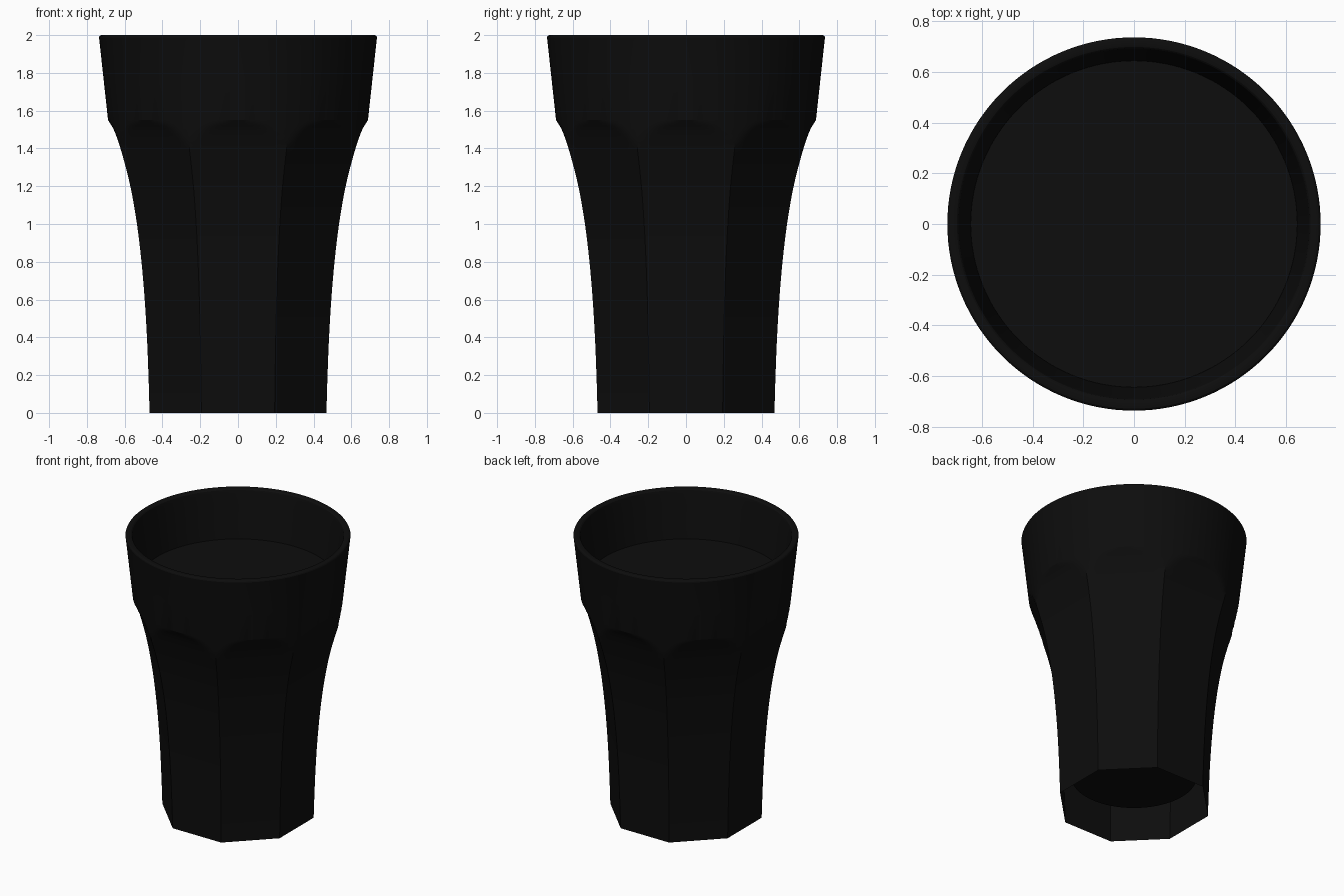
import bpy, bmesh, math

if "Cube" in bpy.data.objects:
    bpy.data.objects.remove(bpy.data.objects["Cube"], do_unlink=True)

SEGMENTS = 128
SIDES = 8

# One near-black colour for the whole tumbler
black = bpy.data.materials.new("near_black")
black.use_nodes = True
black.diffuse_color = (0.004, 0.004, 0.004, 1)
black.node_tree.nodes["Principled BSDF"].inputs["Base Color"].default_value = (0.004, 0.004, 0.004, 1)

# Profiles as (height, radius)
FACET = [(0, .468), (.2, .474), (.4, .482), (.6, .494), (.8, .511), (1.0, .535),
         (1.2, .57), (1.4, .622), (1.5, .658), (1.55, .688)]
INNER = [(.21, .41), (.6, .44), (1.0, .485), (1.4, .575), (1.55, .628),
         (1.66, .645), (1.97, .688)]


def smooth_curve(points, z):
    """Cubic interpolation through the profile points."""
    n = len(points)
    i = max(k for k in range(n - 1) if points[k][0] <= z or k == 0)

    def slope(k):
        a, b = points[max(k - 1, 0)], points[min(k + 1, n - 1)]
        return (b[1] - a[1]) / (b[0] - a[0])

    (z0, r0), (z1, r1) = points[i], points[i + 1]
    h = z1 - z0
    t = (z - z0) / h
    return ((2*t**3 - 3*t*t + 1) * r0 + (t**3 - 2*t*t + t) * h * slope(i)
            + (3*t*t - 2*t**3) * r1 + (t**3 - t*t) * h * slope(i + 1))


def outer_radius(z, angle):
    """Round cone cut by eight curved flats."""
    cone = .688 + (z - 1.55) * .049 / .45
    if z >= 1.55:
        return cone
    step = 2 * math.pi / SIDES
    off = (angle + step / 2) % step - step / 2
    return min(cone, smooth_curve(FACET, z) / math.cos(off))


def loft(name, rings, cap_start=False, cap_end=False):
    """Join rings given as (height, function of angle giving radius)."""
    bm = bmesh.new()
    loops = []
    for z, radius in rings:
        loop = []
        for i in range(SEGMENTS):
            a = 2 * math.pi * i / SEGMENTS
            r = radius(a)
            loop.append(bm.verts.new((r * math.cos(a), r * math.sin(a), z)))
        loops.append(loop)
    for low, high in zip(loops, loops[1:]):
        for i in range(SEGMENTS):
            j = (i + 1) % SEGMENTS
            bm.faces.new((low[i], low[j], high[j], high[i]))
    if cap_start:
        bm.faces.new(loops[0][::-1])
    if cap_end:
        bm.faces.new(loops[-1])
    mesh = bpy.data.meshes.new(name)
    bm.to_mesh(mesh)
    bm.free()
    mesh.materials.append(black)
    obj = bpy.data.objects.new(name, mesh)
    bpy.context.collection.objects.link(obj)
    bpy.ops.object.select_all(action="DESELECT")
    obj.select_set(True)
    bpy.context.view_layer.objects.active = obj
    bpy.ops.object.shade_smooth_by_angle(angle=math.radians(20))
    return obj


def round_ring(z, r):
    return (z, lambda a: r)


def faceted_ring(z):
    return (z, lambda a: outer_radius(z, a))


# Tumbler: open faceted foot, round collar, soft rim, then the inside down to its floor
heights = [1.1 * i / 22 for i in range(22)] + [1.1 + .45 * i / 30 for i in range(31)]
rings = [faceted_ring(z) for z in heights + [1.75, 1.98]]
rings += [round_ring(z, r) for z, r in
          [(1.988, .736), (1.995, .733), (1.999, .728), (2.0, .721),
           (2.0, .705), (1.998, .698), (1.992, .692), (1.983, .690)]]
inner_heights = [1.97 - 1.76 * i / 30 for i in range(31)]
rings += [round_ring(z, smooth_curve(INNER, z)) for z in inner_heights]
loft("tumbler", rings, cap_end=True)

# Drink filling the inside
drink_heights = [.22 + 1.44 * i / 24 for i in range(25)]
loft("drink", [round_ring(z, smooth_curve(INNER, z) - .001) for z in drink_heights],
     cap_start=True, cap_end=True)
